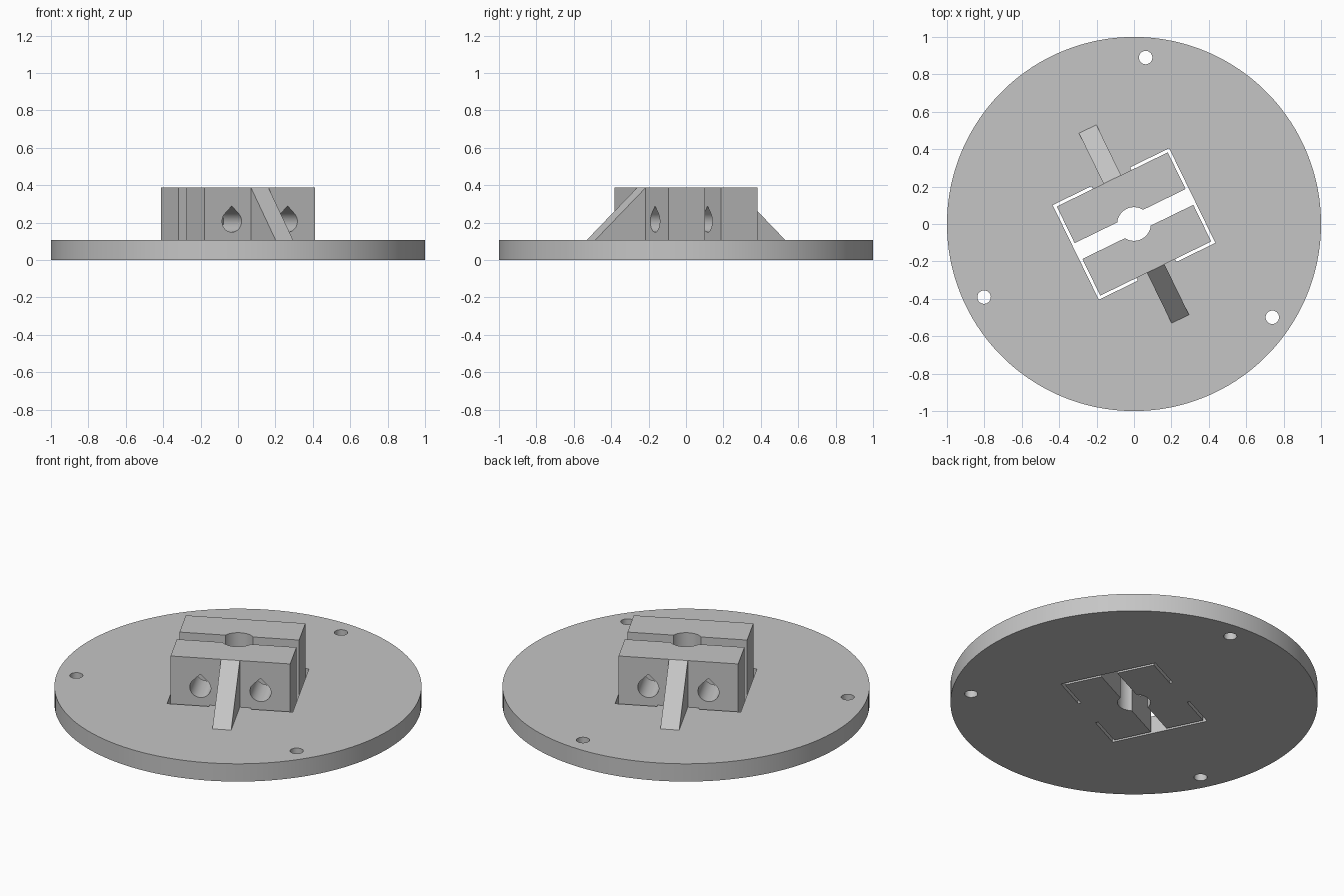
import bpy, bmesh, math
from mathutils import Matrix

if "Cube" in bpy.data.objects:
    bpy.data.objects.remove(bpy.data.objects["Cube"], do_unlink=True)

PLATE_TOP, BLOCK_TOP = 0.107, 0.387
HALF_X, HALF_Y = 0.33, 0.265      # clamp block
GAP = 0.0165                      # relief slot width
TURN = Matrix.Rotation(math.radians(26), 4, "Z")

grey = bpy.data.materials.new("plain_grey")
grey.use_nodes = True
grey.diffuse_color = (0.56, 0.56, 0.56, 1)
grey.node_tree.nodes["Principled BSDF"].inputs["Base Color"].default_value = (0.56, 0.56, 0.56, 1)


def prism(name, profile, lo, hi, place=lambda a, b, d: (a, b, d)):
    """Extrude a closed 2D profile from lo to hi; place maps it to 3D."""
    bm = bmesh.new()
    low, high = ([bm.verts.new(place(a, b, d)) for a, b in profile] for d in (lo, hi))
    bm.faces.new(low)
    bm.faces.new(high)
    n = len(profile)
    for i in range(n):
        j = (i + 1) % n
        bm.faces.new((low[i], low[j], high[j], high[i]))
    bmesh.ops.recalc_face_normals(bm, faces=bm.faces)
    mesh = bpy.data.meshes.new(name)
    bm.to_mesh(mesh)
    bm.free()
    mesh.materials.append(grey)
    ob = bpy.data.objects.new(name, mesh)
    bpy.context.collection.objects.link(ob)
    return ob


def circle(r, n, cx=0, cy=0):
    return [(cx + r * math.cos(math.tau * i / n), cy + r * math.sin(math.tau * i / n))
            for i in range(n)]


def rect(x, y):
    return [(-x, -y), (x, -y), (x, y), (-x, y)]


def cut(target, cutter):
    cutter.hide_render = True
    mod = target.modifiers.new("cut", "BOOLEAN")
    mod.operation, mod.solver, mod.object = "DIFFERENCE", "EXACT", cutter
    bpy.context.view_layer.objects.active = target
    bpy.ops.object.modifier_apply(modifier=mod.name)
    bpy.data.objects.remove(cutter, do_unlink=True)


def along_y(a, b, d):
    return (a, d, b)


def along_x(a, b, d):
    return (d, a, b)


# Round base plate and the clamp block standing on it
plate = prism("base_plate", circle(1, 160), 0, PLATE_TOP)
block = prism("clamp_block", rect(HALF_X, HALF_Y), PLATE_TOP, BLOCK_TOP)

# C-shaped relief slots around both ends of the block
ox, oy, inner = HALF_X + GAP, HALF_Y + GAP, 0.115
for s in (1, -1):
    c_shape = [(inner, -oy), (ox, -oy), (ox, oy), (inner, oy),
               (inner, HALF_Y), (HALF_X, HALF_Y), (HALF_X, -HALF_Y), (inner, -HALF_Y)]
    cut(plate, prism("slot_cutter", [(s * x, y) for x, y in c_shape], -0.1, 0.3))

# Clamp split and shaft bore, through block and plate
for part, reach in ((plate, HALF_X + GAP / 2), (block, HALF_X + 0.1)):
    cut(part, prism("split_cutter", rect(reach, 0.047), -0.1, 0.6))
    cut(part, prism("bore_cutter", circle(0.09, 48), -0.1, 0.6))

# Three mounting holes
for k in range(3):
    a = math.radians(60 + 120 * k)
    cut(plate, prism("mount_cutter",
                     circle(0.036, 32, 0.892 * math.cos(a), 0.892 * math.sin(a)), -0.1, 0.3))

# Two teardrop clamp-bolt holes
r, zc = 0.058, 0.207
for cx in (-0.166, 0.166):
    drop = [(cx, zc + r * math.sqrt(2))]
    for i in range(37):
        a = math.radians(135 + 270 * i / 36)
        drop.append((cx + r * math.cos(a), zc + r * math.sin(a)))
    cut(block, prism("bolt_cutter", drop, -0.5, 0.5, along_y))

# Sloping ribs bracing both long sides
ribs = []
for s, label in ((-1, "front_rib"), (1, "back_rib")):
    side = [(s * HALF_Y, PLATE_TOP), (s * 0.565, PLATE_TOP), (s * HALF_Y, BLOCK_TOP)]
    ribs.append(prism(label, side, -0.052, 0.052, along_x))

# Turn everything to its final heading and shade
bpy.ops.object.select_all(action="DESELECT")
for ob in [plate, block] + ribs:
    ob.data.transform(TURN)
    ob.select_set(True)
    bpy.context.view_layer.objects.active = ob
bpy.ops.object.shade_smooth_by_angle(angle=math.radians(30))
